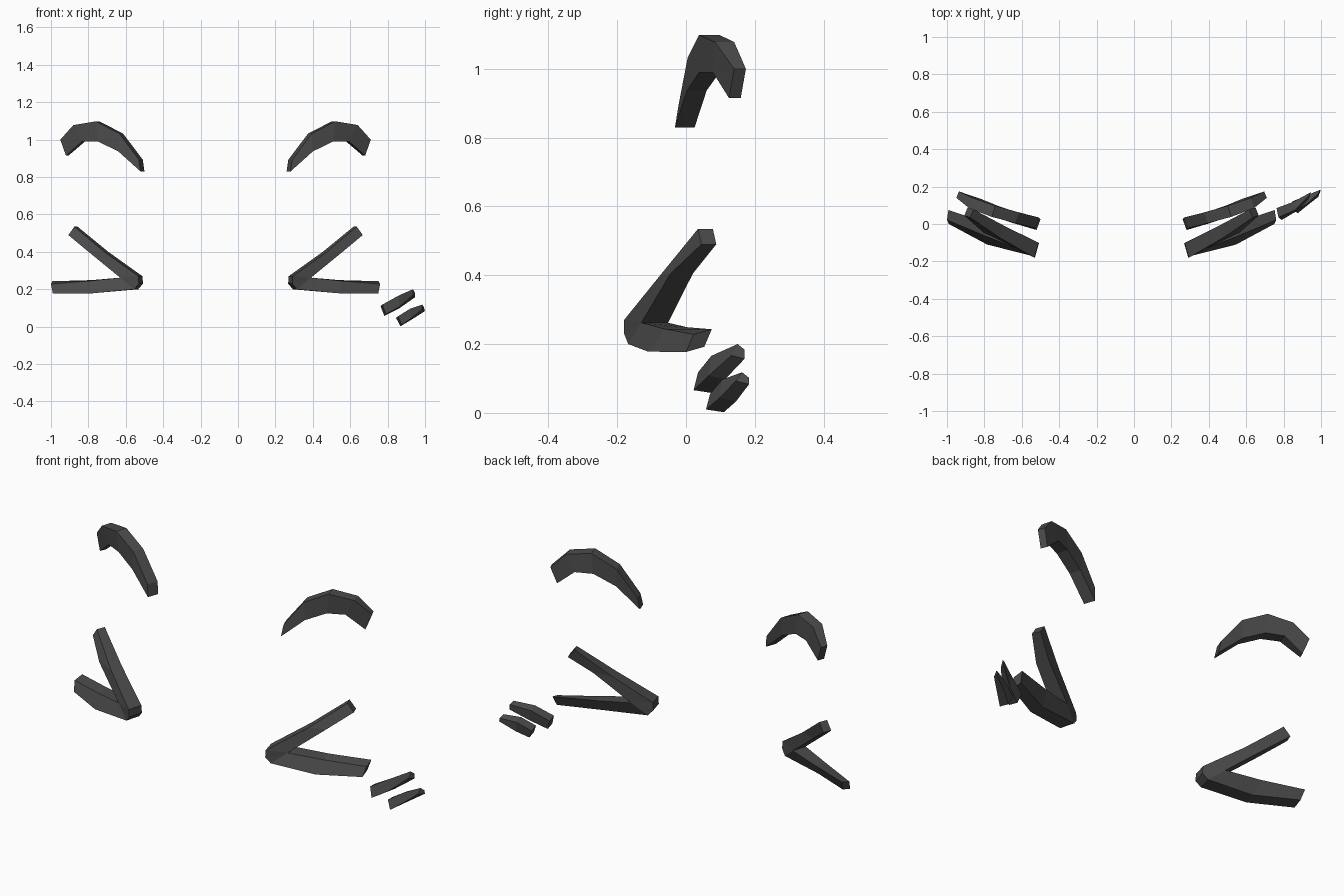
import bpy, bmesh
from mathutils import Vector

if "Cube" in bpy.data.objects:
    bpy.data.objects.remove(bpy.data.objects["Cube"])

MIRROR_X = -0.12  # the face's own symmetry plane

dark = bpy.data.materials.new("dark_grey")
dark.diffuse_color = (0.07, 0.07, 0.07, 1)
dark.use_nodes = True
dark.node_tree.nodes["Principled BSDF"].inputs["Base Color"].default_value = dark.diffuse_color


def strip(name, edge_a, edge_b, depth_a, depth_b, mirror=False):
    """Solid band between two front edges, each pushed back by its depth vectors."""
    bm = bmesh.new()
    rings = []
    for a, b, da, db in zip(edge_a, edge_b, depth_a, depth_b):
        a, b, da, db = map(Vector, (a, b, da, db))
        pts = [a, b, b + db, a + da]
        if mirror:
            for p in pts:
                p.x = 2 * MIRROR_X - p.x
        rings.append([bm.verts.new(p) for p in pts])
    for r, s in zip(rings, rings[1:]):
        for i in range(4):
            j = (i + 1) % 4
            bm.faces.new((r[i], r[j], s[j], s[i]))
    bm.faces.new(rings[0])
    bm.faces.new(rings[-1])
    bmesh.ops.remove_doubles(bm, verts=bm.verts, dist=0.0005)
    bmesh.ops.recalc_face_normals(bm, faces=bm.faces)
    me = bpy.data.meshes.new(name)
    bm.to_mesh(me)
    bm.free()
    me.materials.append(dark)
    ob = bpy.data.objects.new(name, me)
    bpy.context.collection.objects.link(ob)
    return ob


# Eyebrow: arched band, upper and lower front edges from inner to outer end
brow_top = [(.29, -.022, .893), (.395, .005, 1.033), (.52, .038, 1.098),
            (.64, .084, 1.078), (.71, .14, 1.0)]
brow_low = [(.281, -.032, .83), (.4, .003, .937), (.508, .038, .99),
            (.594, .078, .99), (.68, .125, .915)]
brow_depth = [(-.021, .057, 0), (-.02, .057, 0), (-.018, .06, 0),
              (-.016, .056, 0), (-.014, .034, 0)]

# Squeezed-shut eye: band folded round a shared inner corner
crotch = (.39, -.13, .262)
eye_out = [(.635, .035, .535), (.475, -.075, .4), (.293, -.18, .27),
           (.29, -.18, .23), (.315, -.168, .2), (.545, -.11, .178), (.75, 0, .177)]
eye_in = [(.667, .045, .49), (.565, -.045, .405), crotch, crotch, crotch,
          (.56, -.062, .244), (.76, .022, .228)]
inner = (-.022, .078, 0)
eye_depth = [(-.017, .043, 0), (-.022, .065, 0), inner, inner, inner,
             (-.018, .065, .005), (-.008, .053, .015)]

for side, flip in (("right", False), ("left", True)):
    strip("eyebrow_" + side, brow_top, brow_low, brow_depth, brow_depth, flip)
    strip("eye_" + side, eye_out, eye_in, eye_depth, eye_depth, flip)

# Two small slanted cheek marks on one side
mark_da = [(-.01, .05, -.008), (-.005, .045, -.01), (.01, .02, -.016)]
mark_db = [(-.008, .052, -.008), (-.003, .048, -.01), (.014, .038, -.01)]
strip("cheek_mark_upper",
      [(.772, .035, .118), (.858, .074, .166), (.935, .15, .2)],
      [(.79, .022, .066), (.865, .066, .108), (.932, .132, .167)], mark_da, mark_db)
strip("cheek_mark_lower",
      [(.855, .07, .055), (.922, .105, .097), (.985, .163, .118)],
      [(.876, .058, .01), (.925, .098, .044), (.985, .145, .093)], mark_da, mark_db)
